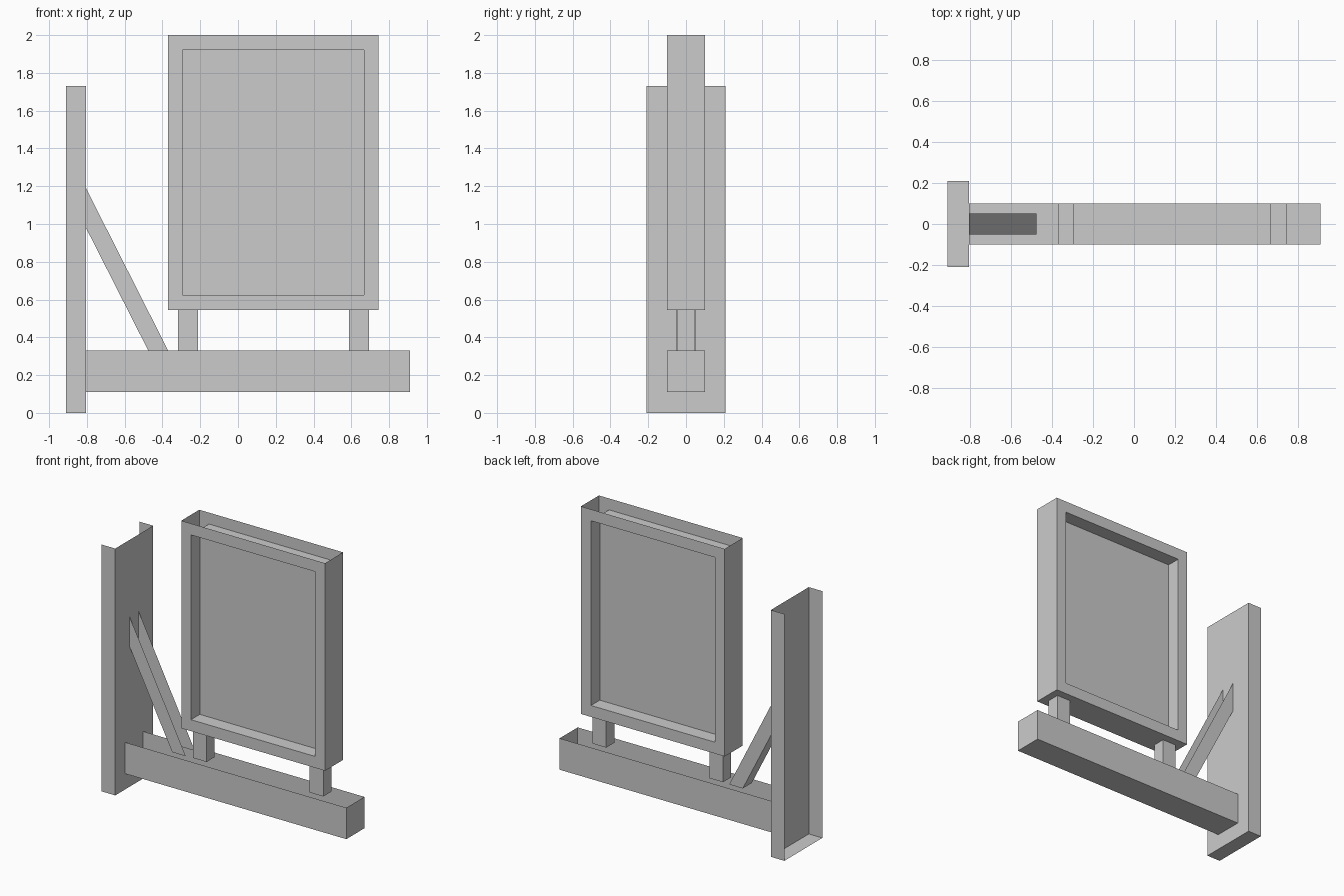
import bpy
import bmesh
from mathutils import Vector

cube = bpy.data.objects.get("Cube")
if cube:
    bpy.data.objects.remove(cube, do_unlink=True)

grey = bpy.data.materials.new("plain_grey")
grey.use_nodes = True
colour = (0.6, 0.6, 0.6, 1)
grey.diffuse_color = colour
grey.node_tree.nodes["Principled BSDF"].inputs["Base Color"].default_value = colour


def finish(bm, name):
    mesh = bpy.data.meshes.new(name)
    bm.to_mesh(mesh)
    bm.free()
    mesh.materials.append(grey)
    obj = bpy.data.objects.new(name, mesh)
    bpy.context.collection.objects.link(obj)
    return obj


def remove_faces(bm, directions):
    """Open the shell on the sides that face the given directions."""
    bm.normal_update()
    doomed = [f for f in bm.faces
              if any(f.normal.dot(Vector(d).normalized()) > 0.99 for d in directions)]
    bmesh.ops.delete(bm, geom=doomed, context='FACES')


def prism(name, outline, half_depth, open_sides=()):
    """Extrude an x-z outline along y, then open some sides."""
    bm = bmesh.new()
    face = bm.faces.new([bm.verts.new((x, -half_depth, z)) for x, z in outline])
    ext = bmesh.ops.extrude_face_region(bm, geom=[face], use_keep_orig=True)
    moved = [v for v in ext["geom"] if isinstance(v, bmesh.types.BMVert)]
    bmesh.ops.translate(bm, verts=moved, vec=(0, 2 * half_depth, 0))
    bmesh.ops.recalc_face_normals(bm, faces=bm.faces)
    remove_faces(bm, open_sides)
    return finish(bm, name)


def rect(x0, x1, z0, z1):
    return [(x0, z0), (x1, z0), (x1, z1), (x0, z1)]


UP, DOWN, WALL = (0, 0, 1), (0, 0, -1), (-1, 0, 0)

# Wall plate and horizontal arm, both open shells
prism("wall_plate", rect(-0.91, -0.805, 0, 1.73), 0.21, [UP, WALL])
prism("support_arm", rect(-0.805, 0.91, 0.11, 0.33), 0.1, [UP, WALL])

# Diagonal brace, open along its upper side and ends
prism("diagonal_brace",
      [(-0.805, 0.98), (-0.475, 0.33), (-0.37, 0.33), (-0.805, 1.19)],
      0.05, [UP, DOWN, WALL, (0.86, 0, 0.435)])

# Short posts holding the sign
for side, x in (("right", -0.265), ("left", 0.64)):
    prism(side + "_post", rect(x - 0.053, x + 0.053, 0.33, 0.545), 0.045, [UP, DOWN])

# Sign box: outer shell open on top, with a window passing through it
outer = rect(-0.37, 0.745, 0.545, 2.0)
inner = rect(-0.295, 0.667, 0.625, 1.92)
bm = bmesh.new()
rings = [[bm.verts.new((x, y, z)) for x, z in loop]
         for loop, y in ((outer, -0.1), (inner, -0.1), (inner, 0.1), (outer, 0.1))]
for k in range(4):
    a, b = rings[k], rings[(k + 1) % 4]
    for i in range(4):
        j = (i + 1) % 4
        bm.faces.new((a[i], a[j], b[j], b[i]))
bmesh.ops.recalc_face_normals(bm, faces=bm.faces)
top = [f for f in bm.faces if all(v.co.z > 1.99 for v in f.verts)]
bmesh.ops.delete(bm, geom=top, context='FACES')
finish(bm, "sign_frame")

# Thin panel in the middle of the window
prism("sign_panel", inner, 0.002)
